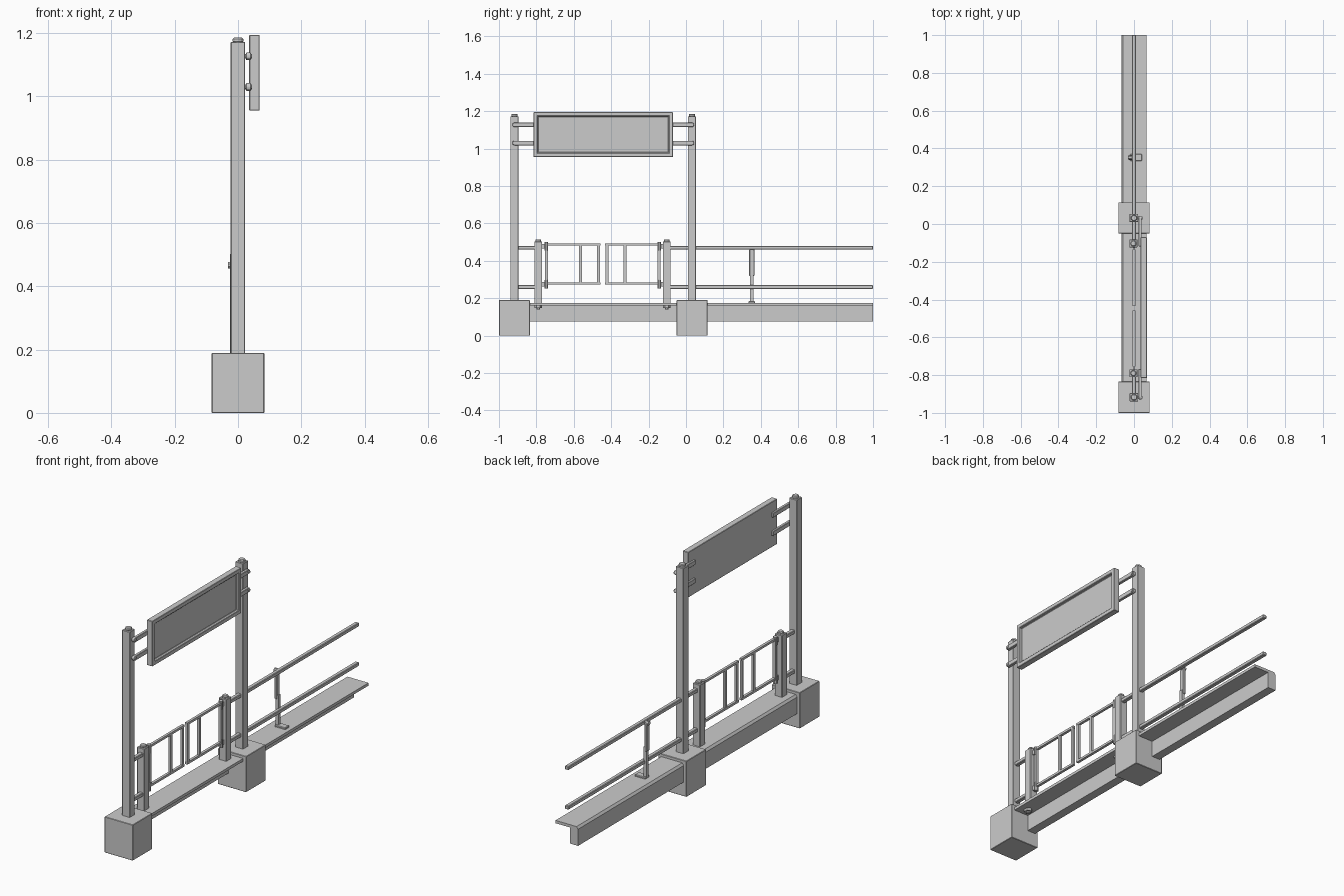
import bpy, bmesh, math

if "Cube" in bpy.data.objects:
    bpy.data.objects.remove(bpy.data.objects["Cube"])


def mesh_object(name, bm, bevel=0.0):
    bmesh.ops.recalc_face_normals(bm, faces=bm.faces)
    me = bpy.data.meshes.new(name)
    bm.to_mesh(me)
    bm.free()
    ob = bpy.data.objects.new(name, me)
    bpy.context.collection.objects.link(ob)
    if bevel:
        m = ob.modifiers.new("bevel", 'BEVEL')
        m.width = bevel
        m.segments = 1
    return ob


def box(name, x, y, z, bevel=0.0):
    """Box from (min, max) ranges."""
    bm = bmesh.new()
    bmesh.ops.create_cube(bm, size=1)
    for v in bm.verts:
        v.co = [(a + b) / 2 + c * (b - a) for (a, b), c in zip((x, y, z), v.co)]
    return mesh_object(name, bm, bevel)


def prism(name, pts, place, lo, hi, bevel=0.0):
    """Extrude a 2D profile between lo and hi; place maps (u, v, w) to xyz."""
    bm = bmesh.new()
    a = [bm.verts.new(place(u, v, lo)) for u, v in pts]
    b = [bm.verts.new(place(u, v, hi)) for u, v in pts]
    bm.faces.new(a)
    bm.faces.new(b)
    n = len(a)
    for i in range(n):
        bm.faces.new((a[i], a[(i + 1) % n], b[(i + 1) % n], b[i]))
    return mesh_object(name, bm, bevel)


def circle(u, v, r, n=8, start=None):
    s = math.pi / n if start is None else start
    return [(u + r * math.cos(s + i * math.tau / n), v + r * math.sin(s + i * math.tau / n)) for i in range(n)]


along_x = lambda u, v, w: (w, u, v)
along_y = lambda u, v, w: (u, w, v)
along_z = lambda u, v, w: (u, v, w)

# L-shaped kerb beam with a chamfered outer corner
prism("kerb_beam", [(-0.067, 0.075), (-0.02, 0.075), (-0.02, 0.16), (0.065, 0.16),
                    (0.065, 0.175), (-0.058, 0.175), (-0.067, 0.163)], along_y, -0.95, 1.0)

# Foundation blocks, tall posts and sign brackets
for side, yb, yp, s in (("front", -0.9175, -0.917, 1), ("back", 0.0325, 0.032, -1)):
    box(side + "_block", (-0.083, 0.083), (yb - 0.0825, yb + 0.0825), (0, 0.19), 0.002)
    box(side + "_tall_post", (-0.023, 0.022), (yp - 0.022, yp + 0.022), (0.18, 1.173), 0.002)
    prism(side + "_tall_post_cap", circle(0, yp, 0.018), along_z, 1.17, 1.186, 0.004)
    for i, z in enumerate((1.03, 1.127)):
        # bar with a rounded outer end
        arc = [(yp - s * 0.012 * math.sin(math.pi * k / 6), z + 0.012 * math.cos(math.pi * k / 6))
               for k in range(7)]
        end = yp + s * 0.15
        prism(f"{side}_sign_bar_{i}", arc + [(end, z - 0.012), (end, z + 0.012)],
              along_x, 0.025, 0.041, 0.002)
        prism(f"{side}_sign_bolt_{i}", circle(yp, z, 0.008), along_x, 0.018, 0.045)

# Sign board: outer rim with a recessed face
bm = bmesh.new()
bmesh.ops.create_cube(bm, size=1)
for v in bm.verts:
    v.co = (0.052 + v.co.x * 0.033, -0.4425 + v.co.y * 0.745, 1.075 + v.co.z * 0.24)
bm.faces.ensure_lookup_table()
face = max(bm.faces, key=lambda f: f.calc_center_median().x)
bmesh.ops.inset_region(bm, faces=[face], thickness=0.03)
bmesh.ops.inset_region(bm, faces=[face], thickness=0.004, depth=-0.012)
mesh_object("sign_board", bm, 0.002)

# Short gate posts with cap and base nut
for side, y in (("front", -0.79), ("back", -0.103)):
    box(side + "_gate_post", (-0.025, 0.018), (y - 0.021, y + 0.021), (0.165, 0.503), 0.002)
    prism(side + "_gate_post_cap", circle(-0.003, y, 0.017), along_z, 0.5, 0.515, 0.004)
    prism(side + "_base_nut", circle(0.015, y, 0.02, 6), along_z, 0.148, 0.162)
    prism(side + "_base_stud", circle(0.015, y, 0.009), along_z, 0.14, 0.15)

# Railings: short stubs at the front, long rails at the back
for name, z in (("lower", 0.26), ("upper", 0.47)):
    for part, lo, hi in (("stub", -0.905, -0.79), ("rail", -0.12, 1.0)):
        box(f"{name}_{part}", (-0.011, 0.011), (lo, hi), (z - 0.01, z + 0.01), 0.003)

# Two gate leaves mirrored about the middle
mid = -0.445
for side, s in (("front", -1), ("back", 1)):
    def span(a, b):
        return tuple(sorted((mid + s * a, mid + s * b)))
    for part, z in (("top", (0.482, 0.494)), ("bottom", (0.273, 0.285))):
        box(f"{side}_gate_{part}_bar", (-0.007, 0.007), span(0.012, 0.305), z)
    for i, c in enumerate((0.022, 0.12)):
        box(f"{side}_gate_picket_{i}", (-0.006, 0.006), span(c - 0.008, c + 0.008), (0.28, 0.488))
    box(f"{side}_gate_hinge_stile", (-0.008, 0.008), span(0.292, 0.308), (0.275, 0.492))
    for i, z in enumerate((0.275, 0.478)):
        y0 = mid + s * 0.302
        prism(f"{side}_hinge_{i}", circle(0, y0, 0.011), along_z, z - 0.022, z + 0.022)
        box(f"{side}_hinge_leaf_{i}", (-0.005, 0.005), span(0.302, 0.33), (z - 0.012, z + 0.012))

# Support strut under the long rails
y = 0.352
box("strut_sleeve", (-0.026, -0.010), (y - 0.014, y + 0.014), (0.32, 0.462), 0.003)
box("strut_leg", (-0.02, -0.004), (y - 0.009, y + 0.009), (0.17, 0.34))
box("strut_foot", (-0.02, 0.043), (y - 0.018, y + 0.018), (0.17, 0.184), 0.003)
prism("strut_bolt", circle(y, 0.467, 0.011), along_x, -0.031, -0.005)
